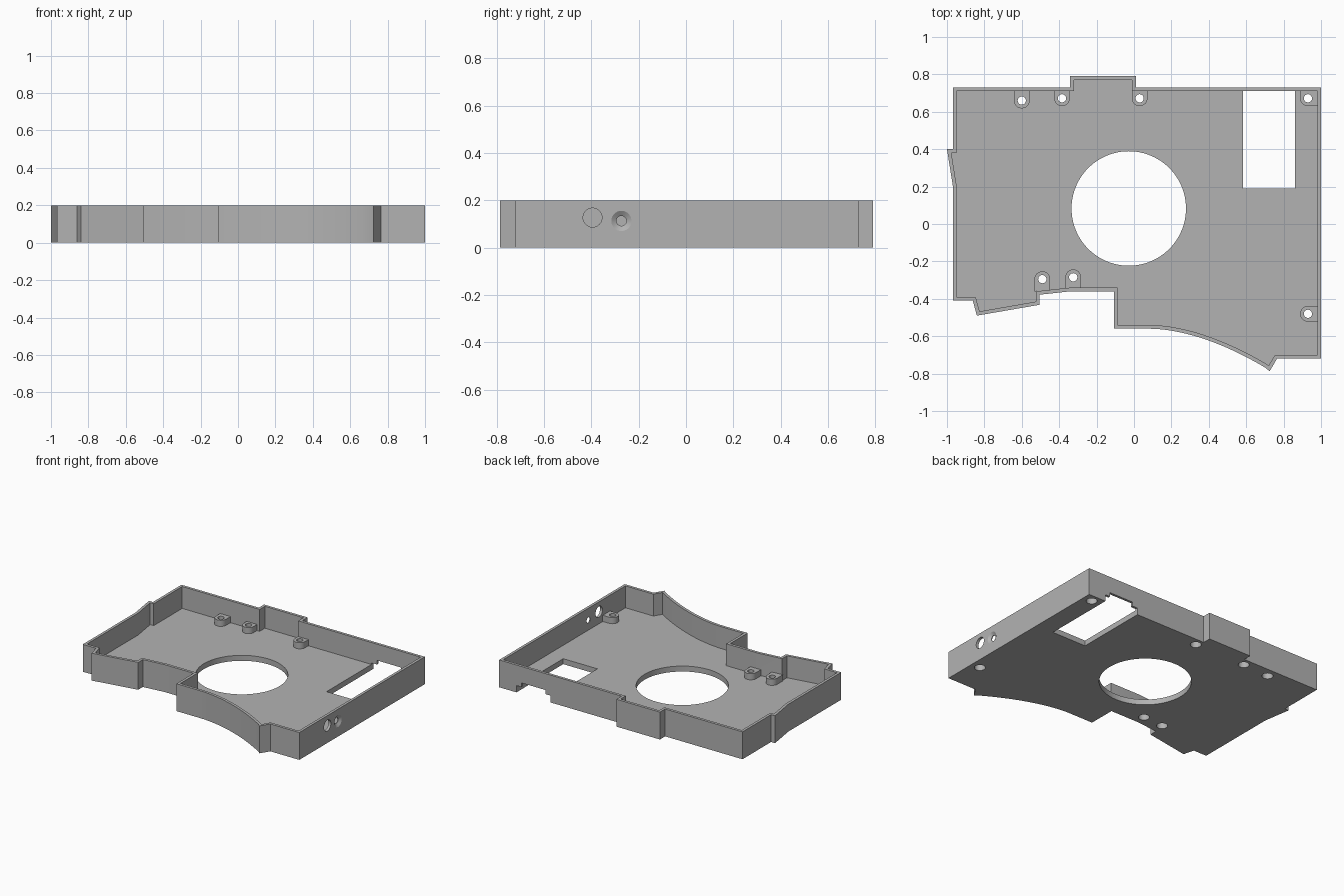
import bpy, bmesh, math
from mathutils import Vector

cube = bpy.data.objects.get("Cube")
if cube:
    bpy.data.objects.remove(cube, do_unlink=True)

grey = bpy.data.materials.new("plain grey")
grey.use_nodes = True
colour = (0.45, 0.45, 0.45, 1)
grey.diffuse_color = colour
grey.node_tree.nodes["Principled BSDF"].inputs["Base Color"].default_value = colour

HEIGHT, FLOOR, WALL, BOSS_TOP, BOSS_R = 0.2, 0.04, 0.02, 0.085, 0.042


def finish(name, bm):
    bmesh.ops.recalc_face_normals(bm, faces=bm.faces)
    mesh = bpy.data.meshes.new(name)
    bm.to_mesh(mesh)
    bm.free()
    mesh.materials.append(grey)
    obj = bpy.data.objects.new(name, mesh)
    bpy.context.collection.objects.link(obj)
    return obj


def prism(name, pts, z0, z1):
    bm = bmesh.new()
    face = bm.faces.new([bm.verts.new((x, y, z0)) for x, y in pts])
    top = bmesh.ops.extrude_face_region(bm, geom=[face])["geom"]
    bmesh.ops.translate(bm, vec=(0, 0, z1 - z0),
                        verts=[v for v in top if isinstance(v, bmesh.types.BMVert)])
    return finish(name, bm)


def box(name, x0, x1, y0, y1, z0, z1):
    return prism(name, [(x0, y0), (x1, y0), (x1, y1), (x0, y1)], z0, z1)


def drill(name, centre, r1, r2, depth, along_x=False, sides=40):
    bm = bmesh.new()
    bmesh.ops.create_cone(bm, cap_ends=True, segments=sides, radius1=r1, radius2=r2, depth=depth)
    obj = finish(name, bm)
    obj.location = centre
    if along_x:
        obj.rotation_euler.y = math.pi / 2
    return obj


def combine(target, other, operation):
    bpy.context.view_layer.update()
    mod = target.modifiers.new(operation.lower(), "BOOLEAN")
    mod.operation, mod.solver, mod.object = operation, "EXACT", other
    bpy.context.view_layer.objects.active = target
    bpy.ops.object.modifier_apply(modifier=mod.name)
    bpy.data.objects.remove(other, do_unlink=True)


def inset(pts, d):
    """Mitred inward offset of a clockwise outline."""
    out = []
    for i, p in enumerate(pts):
        a, b, c = Vector(pts[i - 1]), Vector(p), Vector(pts[(i + 1) % len(pts)])
        u, v = (b - a).normalized(), (c - b).normalized()
        n, m = Vector((u.y, -u.x)), Vector((v.y, -v.x))
        out.append(tuple(b + (n + m) * d / (1 + n.dot(m))))
    return out


# Outline, clockwise from the back right corner, with a smooth front sweep
sweep = [(0.70 - 0.61 * t, -0.56 - 0.207 * (1 - t) ** 1.75) for t in [i / 16 for i in range(17)]]
outline = [(-0.968, 0.73), (-0.342, 0.73), (-0.342, 0.79), (0.01, 0.79), (0.01, 0.73),
           (1, 0.73), (1, -0.72), (0.765, -0.72), (0.725, -0.787)] + sweep + [
           (-0.107, -0.56), (-0.107, -0.36), (-0.34, -0.36), (-0.505, -0.378),
           (-0.505, -0.432), (-0.84, -0.49), (-0.862, -0.41), (-0.968, -0.41),
           (-0.968, 0.2), (-1, 0.4), (-0.968, 0.4)]

# Tray: solid block with the inside pocketed out
tray = prism("tray_housing", outline, 0, HEIGHT)
combine(tray, prism("pocket", inset(outline, WALL), FLOOR, HEIGHT + 0.1), "DIFFERENCE")

# Screw bosses: rounded pads carried out to the nearest wall
bosses = [(-0.6, 0.66, "back"), (-0.385, 0.672, "back"), (0.03, 0.672, "back"),
          (0.93, 0.672, "corner"), (0.93, -0.48, "side"),
          (-0.49, -0.295, "front"), (-0.325, -0.285, "front")]
for x, y, kind in bosses:
    r = BOSS_R
    ends = {"back": [(x - r, 0.72), (x + r, 0.72)],
            "front": [(x - r, -0.36), (x + r, -0.355)],
            "side": [(0.99, y - r), (0.99, y + r)],
            "corner": [(x - r, 0.72), (0.99, 0.72), (0.99, y - r)]}[kind]
    facing = {"back": 180, "front": 0, "side": 90, "corner": 180}[kind]
    span = 90 if kind == "corner" else 180
    arc = [math.radians(facing + span * i / 12) for i in range(13)]
    pts = [(x + r * math.cos(a), y + r * math.sin(a)) for a in arc] + ends
    pts = sorted(set(pts), key=lambda p: math.atan2(p[1] - y, p[0] - x))
    combine(tray, prism("boss", pts, FLOOR - 0.01, BOSS_TOP), "UNION")

# Screw holes with wide recesses on the underside
for x, y, kind in bosses:
    combine(tray, drill("screw_hole", (x, y, 0.05), 0.022, 0.022, 0.2, sides=24), "DIFFERENCE")
    combine(tray, drill("screw_recess", (x, y, 0.015), 0.037, 0.037, 0.07, sides=24), "DIFFERENCE")

# Round opening and rectangular slot in the floor
combine(tray, drill("fan_opening", (-0.028, 0.083, 0), 0.306, 0.306, 0.2, sides=96), "DIFFERENCE")
combine(tray, box("slot", 0.583, 0.86, 0.19, 0.712, -0.1, 0.1), "DIFFERENCE")

# Stepped notch through the back wall above the slot
combine(tray, box("notch", 0.583, 0.86, 0.70, 0.8, -0.1, 0.05), "DIFFERENCE")
combine(tray, box("notch_step", 0.625, 0.82, 0.70, 0.8, -0.1, 0.08), "DIFFERENCE")

# Side wall ports: one plain, one countersunk
combine(tray, drill("plain_port", (1, -0.395, 0.127), 0.04, 0.04, 0.1, True), "DIFFERENCE")
combine(tray, drill("small_port", (1, -0.273, 0.113), 0.021, 0.021, 0.1, True), "DIFFERENCE")
combine(tray, drill("countersink", (0.995, -0.273, 0.113), 0.018, 0.052, 0.022, True), "DIFFERENCE")

# Smooth the curved walls, keep edges sharp
for obj in bpy.context.selected_objects:
    obj.select_set(False)
tray.select_set(True)
bpy.context.view_layer.objects.active = tray
bpy.ops.object.shade_smooth_by_angle(angle=math.radians(25))
